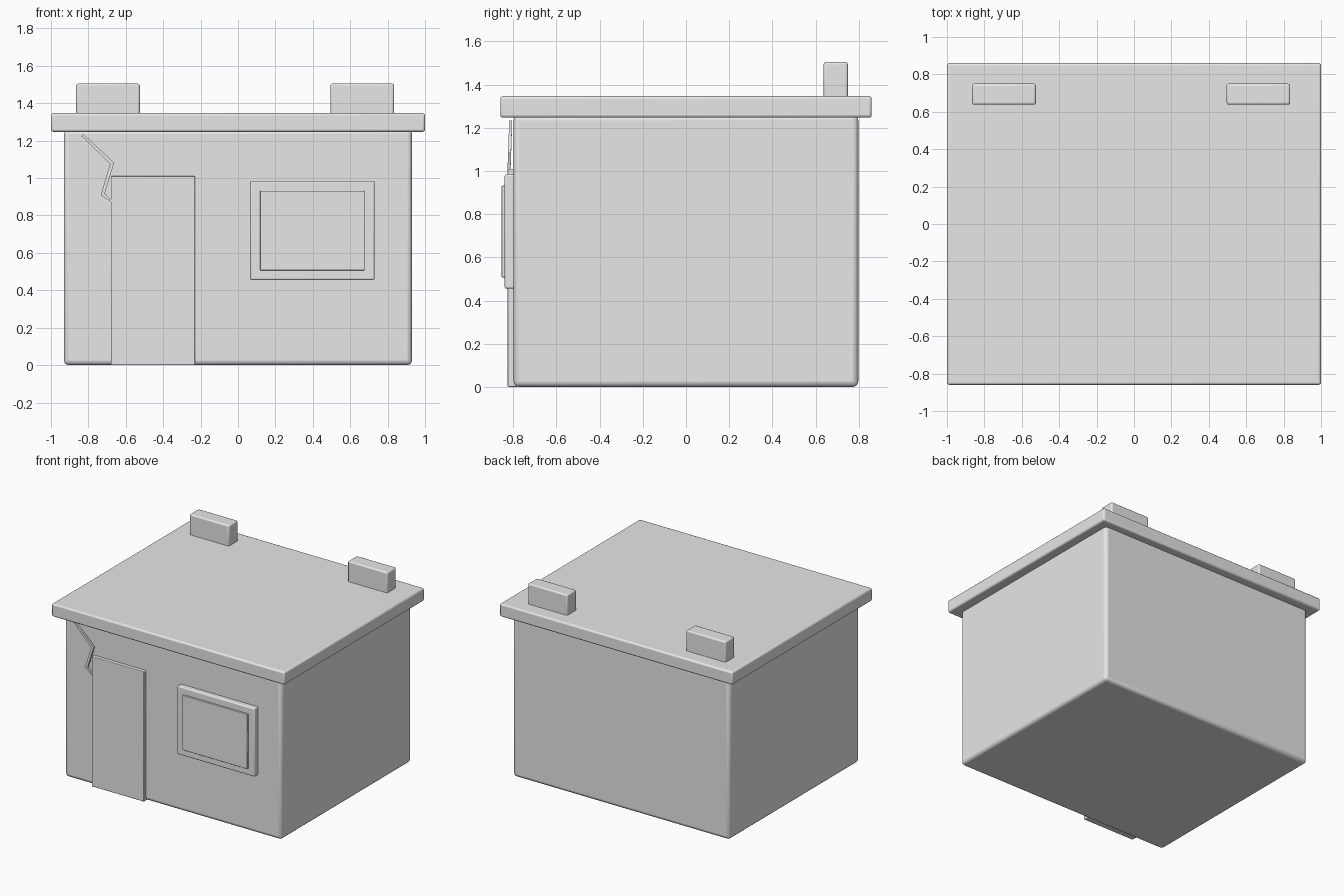
import bpy, bmesh, math
from mathutils import Vector

old = bpy.data.objects.get("Cube")
if old:
    bpy.data.objects.remove(old, do_unlink=True)

GREY = (0.8, 0.8, 0.8, 1.0)
plaster = bpy.data.materials.new("plain grey")
plaster.use_nodes = True
plaster.diffuse_color = GREY
plaster.node_tree.nodes["Principled BSDF"].inputs["Base Color"].default_value = GREY


def finish(name, bm, bevel=0, segments=3):
    """Turn a bmesh into a softly bevelled, smooth shaded object."""
    bmesh.ops.recalc_face_normals(bm, faces=bm.faces)
    mesh = bpy.data.meshes.new(name)
    bm.to_mesh(mesh)
    bm.free()
    mesh.materials.append(plaster)
    obj = bpy.data.objects.new(name, mesh)
    bpy.context.collection.objects.link(obj)
    if bevel:
        mod = obj.modifiers.new("soft edges", 'BEVEL')
        mod.width, mod.segments = bevel, segments
        mod.limit_method = 'NONE'
    bpy.ops.object.select_all(action='DESELECT')
    obj.select_set(True)
    bpy.context.view_layer.objects.active = obj
    bpy.ops.object.shade_smooth_by_angle(angle=math.radians(35))
    return obj


def block(name, x, y, z, bevel):
    """Bevelled box given by its (low, high) extent on each axis."""
    bm = bmesh.new()
    bmesh.ops.create_cube(bm, size=1)
    for v in bm.verts:
        v.co = Vector([(a + b) / 2 + c * (b - a) for (a, b), c in zip((x, y, z), v.co)])
    return finish(name, bm, bevel)


# House body and overhanging flat roof
block("walls", (-0.93, 0.93), (-0.798, 0.798), (0, 1.26), 0.025)
block("roof", (-1, 1), (-0.86, 0.86), (1.247, 1.347), 0.013)

# Chimney pair at the back of the roof
for name, centre in (("right_chimney", -0.695), ("left_chimney", 0.665)):
    block(name, (centre - 0.17, centre + 0.17), (0.638, 0.75), (1.33, 1.505), 0.011)

# Door and window on the front
block("door", (-0.68, -0.23), (-0.826, -0.78), (0, 1.01), 0.005)
block("window_frame", (0.065, 0.73), (-0.84, -0.78), (0.455, 0.985), 0.009)
block("window_pane", (0.118, 0.677), (-0.854, -0.82), (0.507, 0.932), 0.004)

# Jagged crack: a thin leaning strip, narrow at both ends
path = [(-0.832, 1.23), (-0.673, 1.08), (-0.723, 0.913), (-0.67, 0.87)]
widths = [0.007, 0.011, 0.011, 0.003]
points = [Vector(p) for p in path]
bm = bmesh.new()
rings = []
for i, (p, w) in enumerate(zip(points, widths)):
    before = (p - points[i - 1]).normalized() if i else None
    after = (points[i + 1] - p).normalized() if i + 1 < len(points) else None
    along = ((before or after) + (after or before)).normalized()
    side = Vector((-along.y, along.x)) * w
    front = -0.819 - (1.23 - p.y) * 0.035
    rings.append([bm.verts.new((q.x, y, q.y))
                  for q, y in ((p + side, front), (p - side, front),
                               (p - side, front + 0.014), (p + side, front + 0.014))])
for a, b in zip(rings, rings[1:]):
    for k in range(4):
        n = (k + 1) % 4
        bm.faces.new((a[k], a[n], b[n], b[k]))
bm.faces.new(rings[0])
bm.faces.new(rings[-1])
finish("wall_crack", bm)
